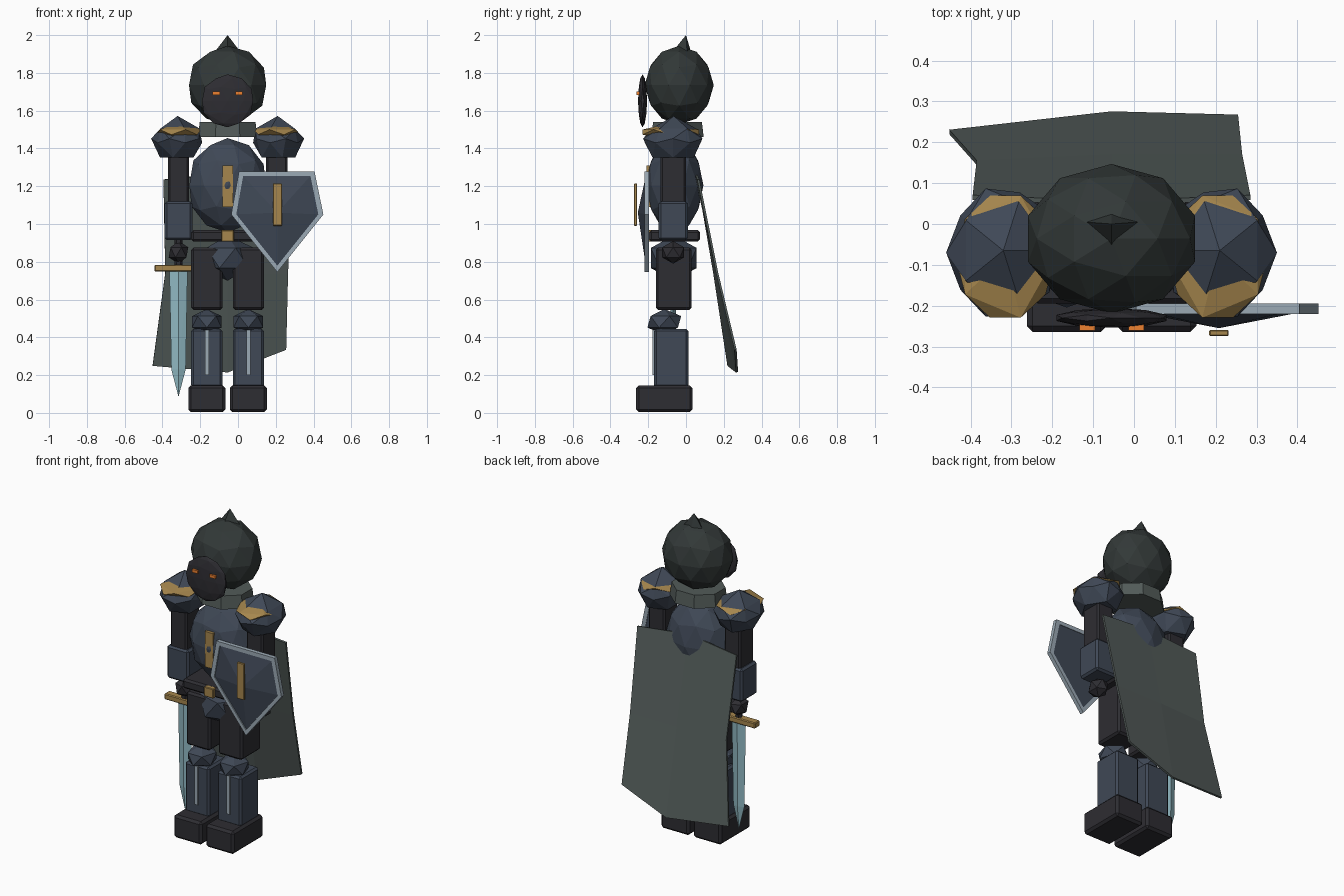
import bpy, bmesh, math
from mathutils import Vector, Matrix

if "Cube" in bpy.data.objects:
    bpy.data.objects.remove(bpy.data.objects["Cube"])

CX = -0.055  # body axis


def material(name, rgb):
    m = bpy.data.materials.new(name)
    m.diffuse_color = (*rgb, 1)
    m.use_nodes = True
    m.node_tree.nodes["Principled BSDF"].inputs["Base Color"].default_value = m.diffuse_color
    return m


HOOD = material("hood_cloth", (.032, .04, .039))
CLOTH = material("cape_cloth", (.085, .105, .1))
STEEL = material("blue_steel", (.05, .065, .093))
DARK = material("dark_leather", (.027, .026, .032))
GOLD = material("gold_trim", (.38, .24, .075))
SILVER = material("silver_trim", (.33, .4, .46))
BLADE = material("blade_steel", (.28, .48, .54))
GLOW = material("eye_glow", (.85, .22, .03))


def finish(name, bm, mat):
    bmesh.ops.recalc_face_normals(bm, faces=bm.faces)
    me = bpy.data.meshes.new(name)
    bm.to_mesh(me)
    bm.free()
    me.materials.append(mat)
    ob = bpy.data.objects.new(name, me)
    bpy.context.collection.objects.link(ob)
    return ob


def box(name, c, size, mat, bevel=0.0):
    bm = bmesh.new()
    bmesh.ops.create_cube(bm, size=1, matrix=Matrix.Translation(c) @ Matrix.Diagonal((*size, 1)))
    ob = finish(name, bm, mat)
    if bevel:
        mod = ob.modifiers.new("bevel", 'BEVEL')
        mod.width, mod.segments = bevel, 1
    return ob


def ball(name, c, r, mat, level=1, rot=0.0):
    bm = bmesh.new()
    bmesh.ops.create_icosphere(bm, subdivisions=level, radius=1,
                               matrix=Matrix.Translation(c) @ Matrix.Diagonal((*r, 1)) @ Matrix.Rotation(rot, 4, 'Z'))
    return finish(name, bm, mat)


def hull(name, pts, mat):
    bm = bmesh.new()
    for p in pts:
        bm.verts.new(p)
    res = bmesh.ops.convex_hull(bm, input=bm.verts)
    bmesh.ops.delete(bm, geom=[g for g in res["geom_interior"] if isinstance(g, bmesh.types.BMVert)],
                     context='VERTS')
    bmesh.ops.dissolve_limit(bm, angle_limit=.01, verts=bm.verts, edges=bm.edges)
    return finish(name, bm, mat)


def ring(cx, cy, z, rx, ry, n, phase):
    return [(cx + rx * math.cos(phase + i * math.tau / n), cy + ry * math.sin(phase + i * math.tau / n), z)
            for i in range(n)]


# Head: hood, peak, face and eyes
ball("hood", (CX, -.036, 1.735), (.215, .183, .208), HOOD, 2)
hull("hood_peak", [(CX - .065, .005, 1.915), (CX + .065, .005, 1.915), (CX, -.065, 1.92),
                   (CX, .03, 1.9), (CX, 0, 2.0)], HOOD)
ball("face_mask", (CX, -.23, 1.652), (.142, .024, .14), DARK, 2)
for s in (-1, 1):
    box("eye", (CX + s * .06, -.251, 1.692), (.038, .02, .018), GLOW)

# Collar
hull("collar", ring(CX, -.045, 1.46, .17, .15, 8, math.pi / 8)
     + ring(CX, -.045, 1.54, .16, .14, 8, math.pi / 8), CLOTH)

# Torso, chest strip, belt and pelvis
ball("torso", (CX, -.06, 1.205), (.213, .152, .25), STEEL, 2)
box("chest_strip", (CX, -.196, 1.2), (.055, .024, .22), GOLD)
box("belt", (CX, -.06, .937), (.385, .27, .06), DARK, .012)
box("buckle", (CX, -.195, .937), (.065, .03, .06), GOLD, .004)
ball("pelvis", (CX, -.065, .82), (.155, .142, .12), STEEL, 1)

for s in (-1, 1):
    # Leg
    x = CX + s * .11
    box("thigh", (x, -.065, .71), (.165, .19, .33), DARK, .012)
    ball("knee_guard", (x, -.115, .482), (.092, .1, .068), STEEL, 1, math.pi / 2)
    box("shin_guard", (x, -.078, .29), (.165, .182, .31), STEEL, .012)
    box("shin_strip", (x, -.17, .32), (.022, .014, .24), SILVER)
    box("boot", (x, -.115, .075), (.195, .298, .142), DARK, .014)
    # Arm
    x = CX + s * .26
    box("upper_arm", (x, -.068, 1.17), (.112, .134, .45), DARK, .01)
    box("bracer", (x, -.068, 1.017), (.148, .155, .205), STEEL, .012)
    ball("hand", (x, -.068, .85), (.058, .068, .06), DARK, 1)
    # Shoulder guard with gold trim
    ph = 0 if s > 0 else math.pi
    hull("shoulder_guard", [(x + s * .005, -.065, 1.572)]
         + ring(x + s * .003, -.065, 1.505, .115, .125, 5, ph + math.pi / 5)
         + ring(x + s * .005, -.07, 1.452, .14, .165, 5, ph)
         + ring(x + s * .005, -.07, 1.43, .13, .155, 5, ph + math.pi / 5)
         + ring(x, -.068, 1.352, .098, .115, 5, ph), STEEL)
    trim = (ring(x, -.08, 1.5, .122, .157, 5, ph + math.pi / 5)
            + ring(x, -.08, 1.473, .122, .157, 5, ph))
    hull("shoulder_trim", trim + [(x, -.08, 1.535), (x, -.08, 1.44)], GOLD)

# Sword: grip, guard and diamond-section blade
SX, SY = CX - .26, -.068
hull("sword_grip", ring(SX, SY, .78, .022, .022, 6, 0) + ring(SX, SY, .93, .022, .022, 6, 0), DARK)
box("sword_guard", (SX, SY, .766), (.255, .05, .036), GOLD, .005)
hull("sword_blade", ring(SX, SY, .76, .048, .016, 4, 0) + ring(SX, SY, .23, .038, .014, 4, 0)
     + [(SX, SY, .085)], BLADE)

# Shield: pentagon plate with a low peak, rim and strip
HX, HZ = .208, 1.06
outline = [(.005, 1.278), (.405, 1.278), (.452, 1.05), (.208, .745), (-.036, 1.05)]
inner = [(HX + (px - HX) * .89, HZ + (pz - HZ) * .89) for px, pz in outline]
hull("shield_plate", [(px, y, pz) for px, pz in inner for y in (-.198, -.213)] + [(HX, -.255, HZ)], STEEL)
bm = bmesh.new()
loops = [[bm.verts.new((px, y, pz)) for px, pz in pts]
         for pts, y in ((outline, -.195), (outline, -.22), (inner, -.22), (inner, -.195))]
for k in range(4):
    a, b = loops[k], loops[(k + 1) % 4]
    for i in range(5):
        j = (i + 1) % 5
        bm.faces.new((a[i], a[j], b[j], b[i]))
finish("shield_rim", bm, SILVER)
box("shield_strip", (HX, -.267, 1.103), (.048, .015, .225), GOLD, .003)

# Cape: three by three sheet with uneven hem
rows = [[(-.395, .065, 1.235), (CX, .05, 1.27), (.285, .065, 1.235)],
        [(-.385, .15, .74), (CX, .165, .74), (.265, .165, .74)],
        [(-.452, .225, .25), (CX, .27, .215), (.255, .262, .335)]]
bm = bmesh.new()
grid = [[bm.verts.new(p) for p in row] for row in rows]
for r in range(2):
    for c in range(2):
        bm.faces.new((grid[r][c], grid[r + 1][c], grid[r + 1][c + 1], grid[r][c + 1]))
cape = finish("cape", bm, CLOTH)
mod = cape.modifiers.new("thickness", 'SOLIDIFY')
mod.thickness, mod.offset = .012, 0
